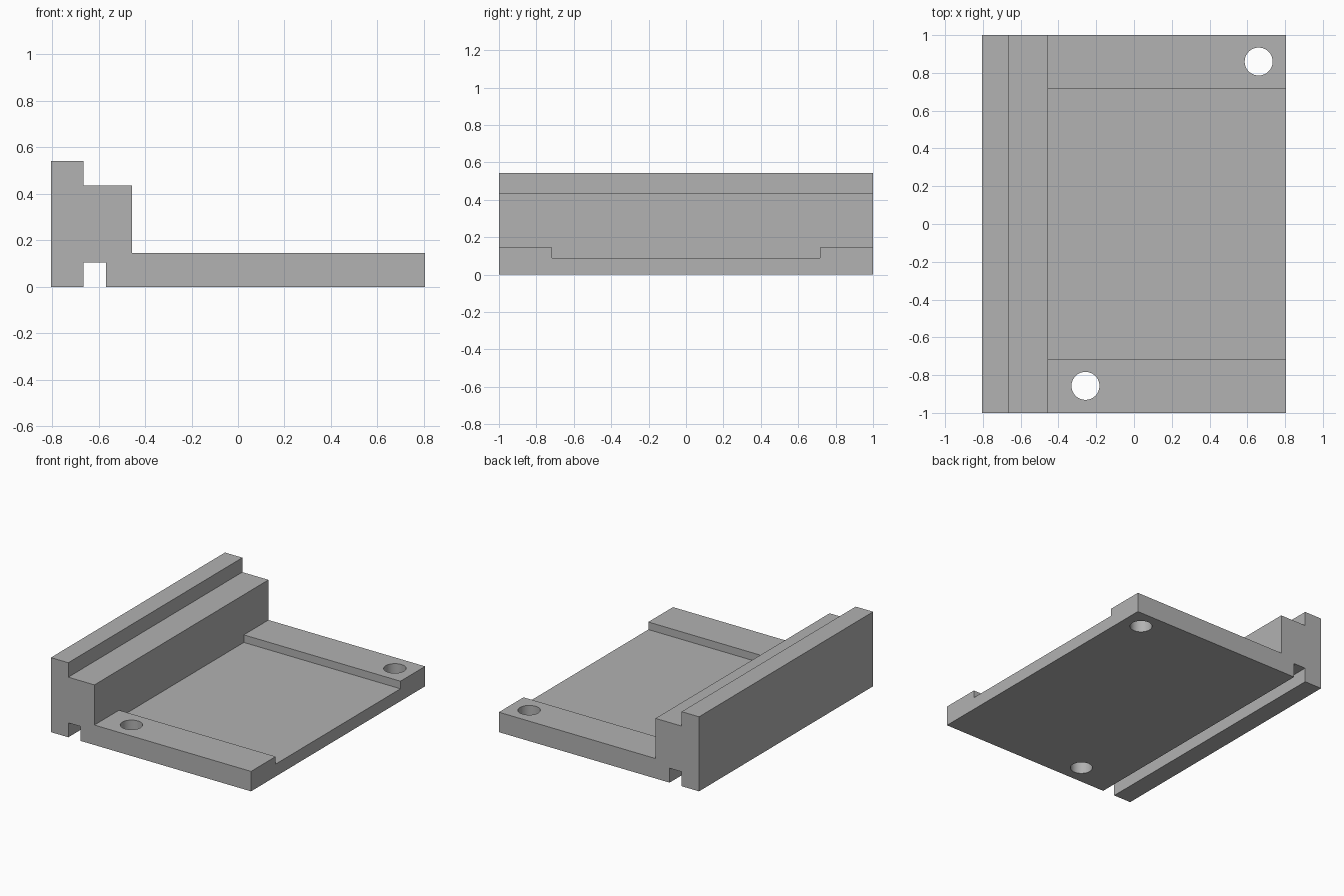
import bpy
import bmesh

cube = bpy.data.objects.get("Cube")
if cube:
    bpy.data.objects.remove(cube, do_unlink=True)

grey = bpy.data.materials.new("plain_grey")
grey.use_nodes = True
colour = (0.445, 0.445, 0.445, 1)
grey.diffuse_color = colour
grey.node_tree.nodes["Principled BSDF"].inputs["Base Color"].default_value = colour


def extrude_profile(name, points, half_depth):
    """Extrude an x-z outline symmetrically along y."""
    bm = bmesh.new()
    face = bm.faces.new([bm.verts.new((x, -half_depth, z)) for x, z in points])
    out = bmesh.ops.extrude_face_region(bm, geom=[face])
    verts = [v for v in out["geom"] if isinstance(v, bmesh.types.BMVert)]
    bmesh.ops.translate(bm, verts=verts, vec=(0, 2 * half_depth, 0))
    bmesh.ops.recalc_face_normals(bm, faces=bm.faces)
    mesh = bpy.data.meshes.new(name)
    bm.to_mesh(mesh)
    bm.free()
    mesh.materials.append(grey)
    obj = bpy.data.objects.new(name, mesh)
    bpy.context.collection.objects.link(obj)
    return obj


def cut(target, cutter):
    """Subtract the cutter from the target, then discard it."""
    mod = target.modifiers.new(cutter.name, "BOOLEAN")
    mod.operation = "DIFFERENCE"
    mod.solver = "EXACT"
    mod.object = cutter
    bpy.context.view_layer.objects.active = target
    bpy.ops.object.modifier_apply(modifier=mod.name)
    bpy.data.objects.remove(cutter, do_unlink=True)


# Stepped side wall, underside groove and flat base in one outline
half_width, wall_x, base_top = 0.805, -0.455, 0.145
bracket = extrude_profile("stepped_base_plate", [
    (-half_width, 0), (-0.665, 0), (-0.665, 0.105), (-0.568, 0.105),
    (-0.568, 0), (half_width, 0), (half_width, base_top),
    (wall_x, base_top), (wall_x, 0.437), (-0.665, 0.437),
    (-0.665, 0.542), (-half_width, 0.542)], 1)

# Shallow channel between the two end pads
channel = extrude_profile("channel_cutter", [
    (wall_x, 0.09), (0.9, 0.09), (0.9, 0.3), (wall_x, 0.3)], 0.717)
cut(bracket, channel)

# Screw holes in opposite corners
for x, y in ((0.66, 0.86), (-0.257, -0.857)):
    bpy.ops.mesh.primitive_cylinder_add(
        vertices=64, radius=0.074, depth=0.6, location=(x, y, 0.1))
    hole = bpy.context.object
    hole.name = "hole_cutter"
    hole.data.materials.append(grey)
    cut(bracket, hole)

# Smooth hole walls while keeping machined edges crisp
bpy.ops.object.select_all(action="DESELECT")
bracket.select_set(True)
bpy.context.view_layer.objects.active = bracket
bpy.ops.object.shade_smooth_by_angle(angle=0.52)
